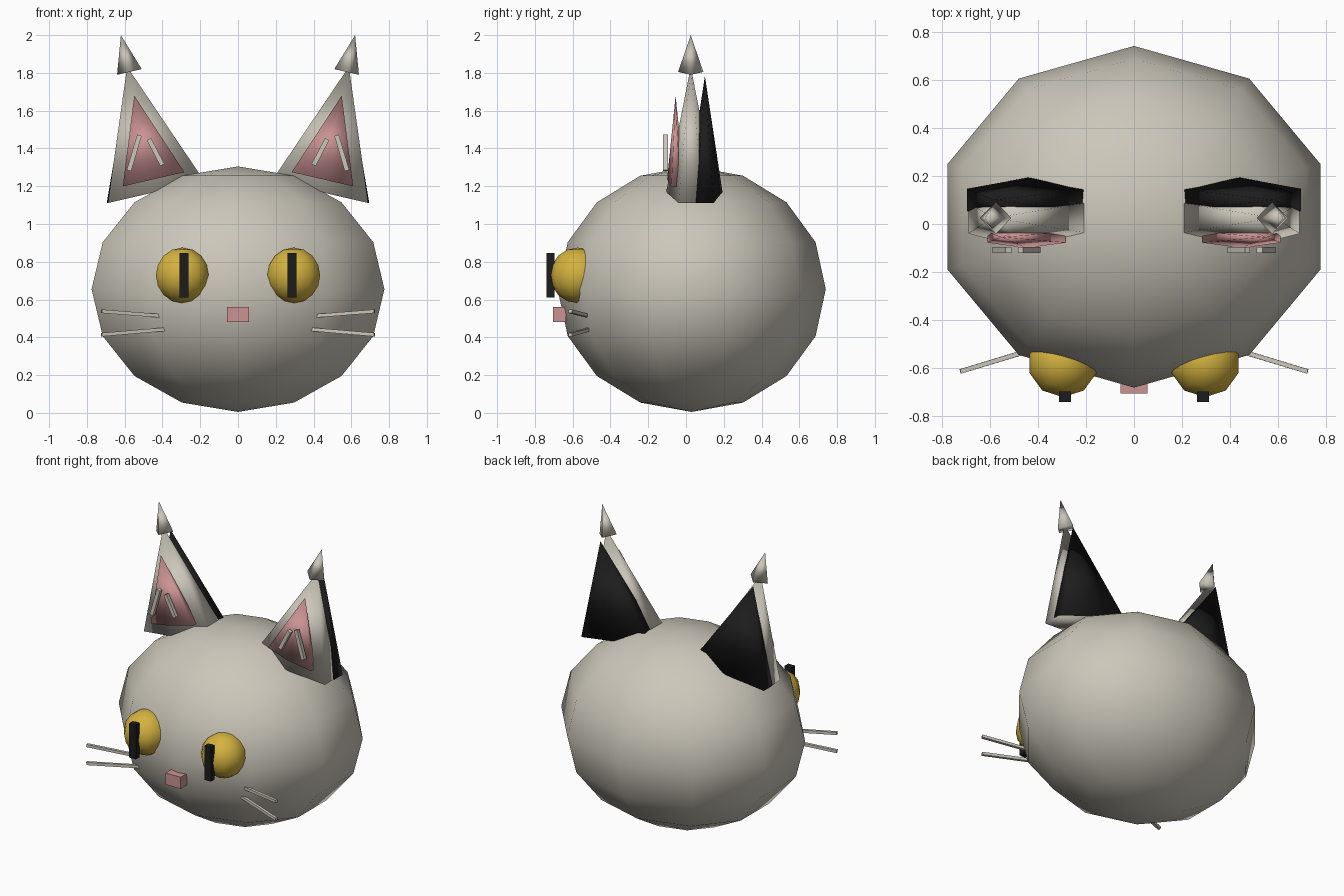
import bpy
import bmesh
from math import sin, cos, pi, radians
from mathutils import Matrix, Vector

cube = bpy.data.objects.get("Cube")
if cube:
    bpy.data.objects.remove(cube, do_unlink=True)


def material(name, rgb):
    m = bpy.data.materials.new(name)
    m.use_nodes = True
    m.diffuse_color = (*rgb, 1)
    m.node_tree.nodes["Principled BSDF"].inputs["Base Color"].default_value = (*rgb, 1)
    return m


FUR = material("warm grey fur", (0.60, 0.57, 0.49))
PINK = material("pink", (0.60, 0.29, 0.29))
YELLOW = material("yellow", (0.66, 0.45, 0.05))
BLACK = material("black", (0.012, 0.012, 0.012))


def finish(name, bm, mat, smooth):
    bmesh.ops.recalc_face_normals(bm, faces=bm.faces)
    for f in bm.faces:
        f.smooth = smooth
    mesh = bpy.data.meshes.new(name)
    bm.to_mesh(mesh)
    bm.free()
    mesh.materials.append(mat)
    obj = bpy.data.objects.new(name, mesh)
    bpy.context.collection.objects.link(obj)
    return obj


def ball(name, centre, radii, mat):
    bm = bmesh.new()
    bmesh.ops.create_uvsphere(bm, u_segments=10, v_segments=8, radius=1)
    bm.transform(Matrix.Translation(centre) @ Matrix.Diagonal((*radii, 1)))
    return finish(name, bm, mat, True)


def cone(name, base, rx, ry, height, sides, tilt, mat):
    """Flattened cone with a corner facing the back, leaning sideways."""
    bm = bmesh.new()
    ring = [bm.verts.new((rx * sin(2 * pi * i / sides), ry * cos(2 * pi * i / sides), 0))
            for i in range(sides)]
    apex = bm.verts.new((0, 0, height))
    bm.faces.new(ring)
    for i in range(sides):
        bm.faces.new((ring[i], ring[(i + 1) % sides], apex))
    bm.transform(Matrix.Translation(base) @ Matrix.Rotation(tilt, 4, 'Y'))
    return finish(name, bm, mat, True)


def box(name, centre, size, mat):
    bm = bmesh.new()
    bmesh.ops.create_cube(bm, size=1)
    bm.transform(Matrix.Translation(centre) @ Matrix.Diagonal((*size, 1)))
    return finish(name, bm, mat, False)


def rod(name, start, end, width, mat):
    """Square bar between two points."""
    a, b = Vector(start), Vector(end)
    d = b - a
    z = d.normalized()
    x = Vector((0, 1, 0)).cross(z).normalized()
    y = z.cross(x)
    rot = Matrix((x, y, z)).transposed().to_4x4()
    bm = bmesh.new()
    bmesh.ops.create_cube(bm, size=1)
    bm.transform(Matrix.Translation((a + b) / 2) @ rot
                 @ Matrix.Diagonal((width, width, d.length, 1)))
    return finish(name, bm, mat, False)


# Head and nose
ball("head", (0, 0.03, 0.655), (0.815, 0.71, 0.65), FUR)
box("nose", (0, -0.67, 0.52), (0.114, 0.07, 0.08), PINK)

for side, s in (("left", 1), ("right", -1)):
    tilt = s * radians(13)

    # Eye with slit pupil
    ball(side + "_eye", (s * 0.295, -0.573, 0.728), (0.147, 0.147, 0.147), YELLOW)
    box(side + "_pupil", (s * 0.286, -0.718, 0.728), (0.05, 0.042, 0.235), BLACK)

    # Layered ear: shell, dark back, pink inside, pointed tuft
    cone(side + "_ear", (s * 0.434, 0.025, 1.17), 0.302, 0.13, 0.68, 6, tilt, FUR)
    cone(side + "_ear_back", (s * 0.44, 0.1, 1.17), 0.302, 0.093, 0.63, 6, tilt, BLACK)
    cone(side + "_ear_inside", (s * 0.447, -0.055, 1.237), 0.193, 0.045, 0.454, 6, tilt, PINK)
    cone(side + "_ear_tip", (s * 0.575, 0.025, 1.805), 0.067, 0.067, 0.2, 4, tilt, FUR)

    # Hair strands in the ear
    rod(side + "_outer_strand", (s * 0.577, -0.108, 1.283), (s * 0.522, -0.108, 1.47), 0.025, FUR)
    rod(side + "_inner_strand", (s * 0.4, -0.108, 1.312), (s * 0.472, -0.108, 1.45), 0.025, FUR)

    # Whiskers
    rod(side + "_upper_whisker", (s * 0.4, -0.515, 0.513), (s * 0.722, -0.613, 0.538), 0.019, FUR)
    rod(side + "_lower_whisker", (s * 0.38, -0.51, 0.443), (s * 0.722, -0.613, 0.414), 0.019, FUR)
